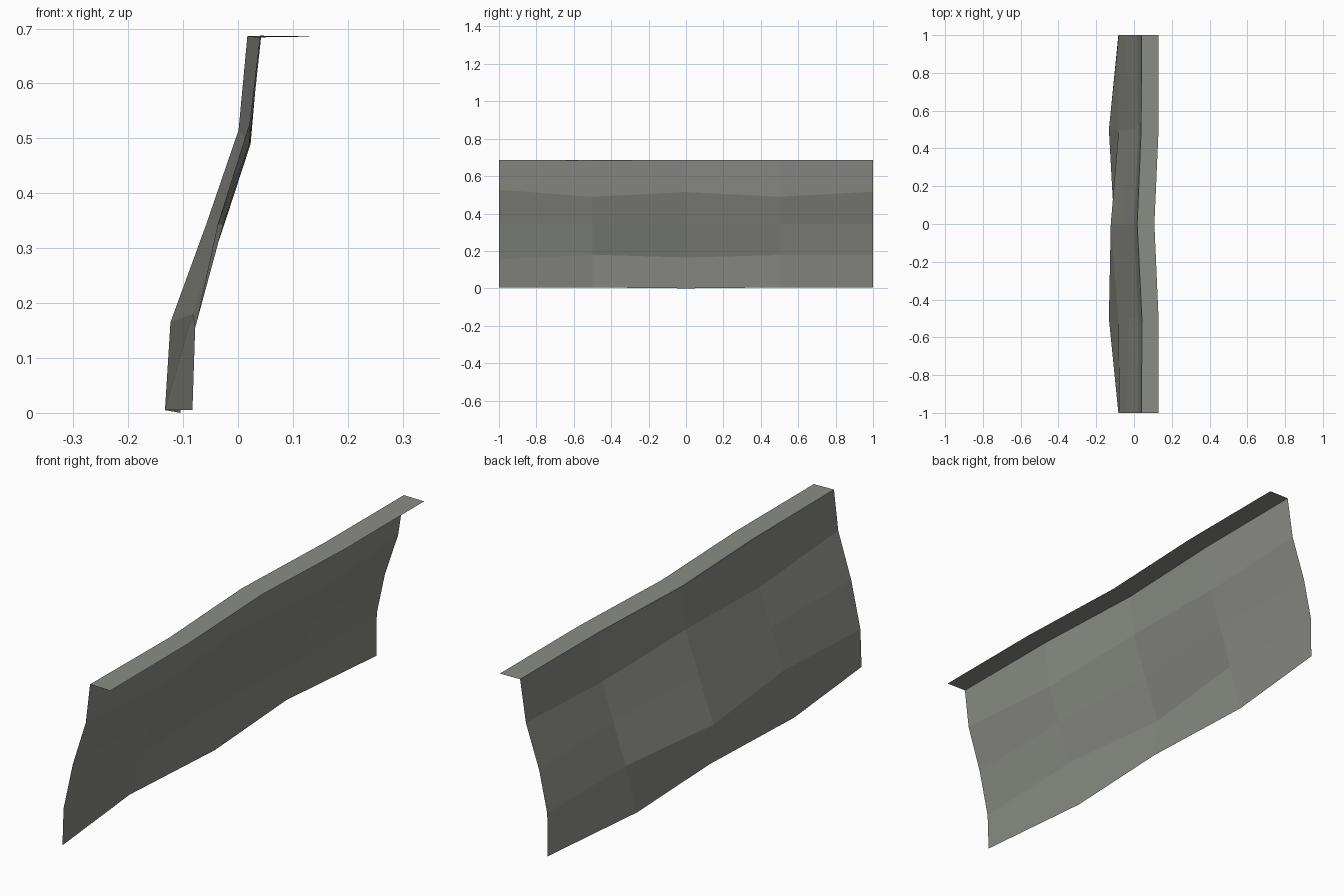
import bpy, bmesh

if "Cube" in bpy.data.objects:
    bpy.data.objects.remove(bpy.data.objects["Cube"])

# Faceted cliff wall sheet: columns along y, each row is (x, z) per column
COLUMNS = [-1.0, -0.5, 0.0, 0.5, 1.0]
WALL_ROWS = [
    [(-.083, .005), (-.133, .005), (-.105, .000), (-.133, .005), (-.083, .005)],
    [(-.078, .155), (-.083, .180), (-.123, .165), (-.081, .178), (-.081, .178)],
    [(-.037, .343), (-.027, .343), (-.058, .343), (-.025, .343), (-.045, .343)],
    [(.021, .527), (.021, .490), (.001, .515), (.023, .490), (.014, .517)],
    [(.040, .687), (.042, .684), (.017, .686), (.038, .686), (.040, .686)],
]
LIP_EDGE = [(.130, .685), (.130, .685), (.108, .686), (.130, .685), (.130, .685)]

stone = bpy.data.materials.new("grey stone")
stone.diffuse_color = (0.255, 0.262, 0.235, 1)
stone.use_nodes = True
stone.node_tree.nodes["Principled BSDF"].inputs["Base Color"].default_value = stone.diffuse_color


def sheet(name, rows):
    bm = bmesh.new()
    grid = [[bm.verts.new((x, y, z)) for y, (x, z) in zip(COLUMNS, row)] for row in rows]
    for low, high in zip(grid, grid[1:]):
        for j in range(len(COLUMNS) - 1):
            bm.faces.new((low[j], high[j], high[j + 1], low[j + 1]))
    mesh = bpy.data.meshes.new(name)
    bm.to_mesh(mesh)
    bm.free()
    mesh.materials.append(stone)
    obj = bpy.data.objects.new(name, mesh)
    bpy.context.collection.objects.link(obj)
    return obj


# Sloping wall face
sheet("cliff_wall", WALL_ROWS)
# Narrow flat ledge along the top
sheet("top_ledge", [WALL_ROWS[-1], LIP_EDGE])
